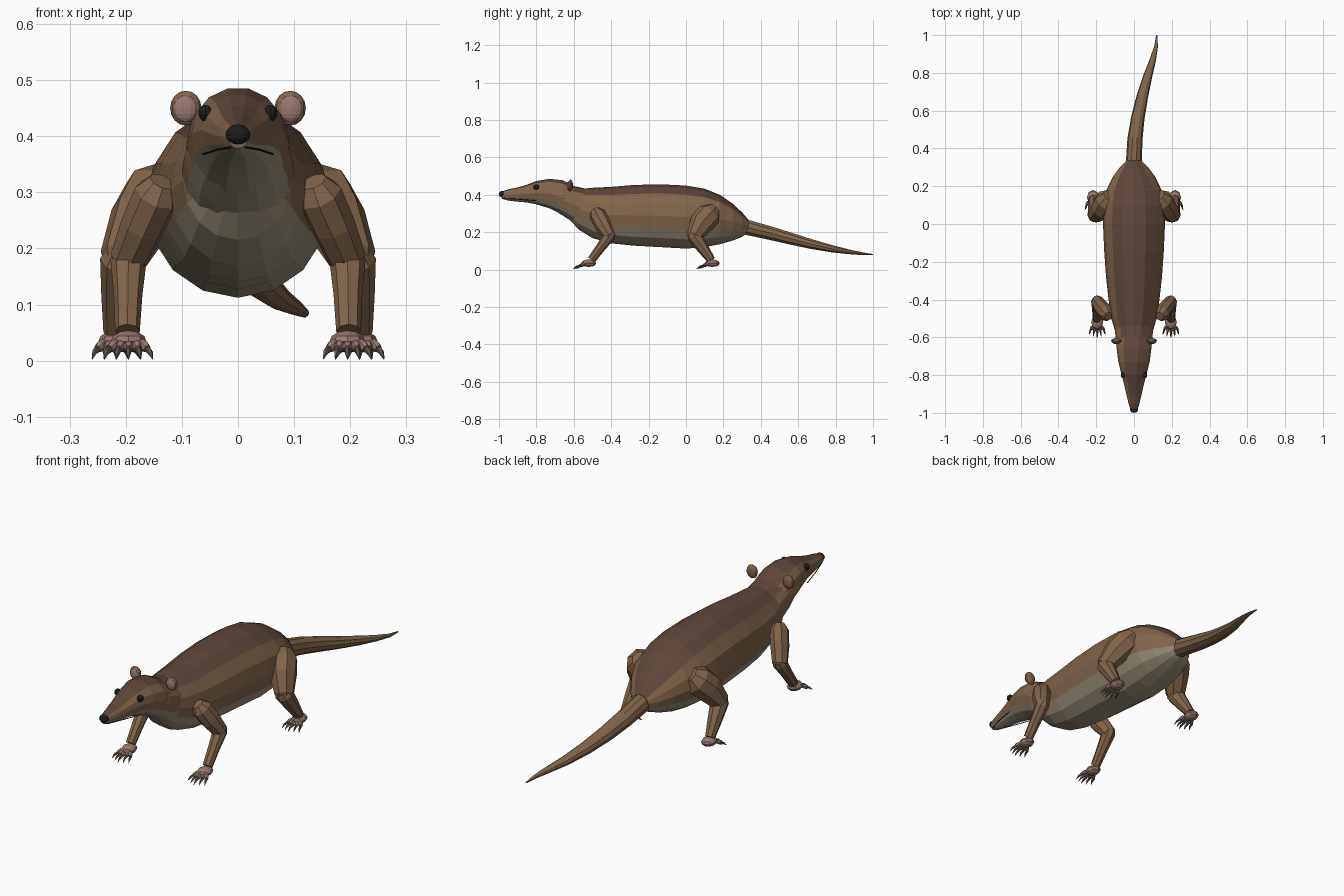
import bpy, bmesh, math
from mathutils import Vector, Matrix

if "Cube" in bpy.data.objects:
    bpy.data.objects.remove(bpy.data.objects["Cube"])

def mat(name, c):
    m = bpy.data.materials.new(name)
    m.diffuse_color = (*c, 1)
    m.use_nodes = True
    m.node_tree.nodes["Principled BSDF"].inputs["Base Color"].default_value = m.diffuse_color
    return m

DARK = mat("dark_fur", (0.115, 0.062, 0.042))
FUR = mat("side_fur", (0.225, 0.13, 0.07))
CREAM = mat("belly_fur", (0.33, 0.275, 0.19))
PINK = mat("skin", (0.32, 0.19, 0.16))
BLACK = mat("black", (0.012, 0.012, 0.012))
CLAW = mat("claw", (0.13, 0.10, 0.08))

def finish(name, bm, mats):
    bmesh.ops.recalc_face_normals(bm, faces=bm.faces)
    me = bpy.data.meshes.new(name)
    bm.to_mesh(me)
    bm.free()
    for m in mats:
        me.materials.append(m)
    ob = bpy.data.objects.new(name, me)
    bpy.context.collection.objects.link(ob)
    return ob

def loft(name, rings, sides, mats, pick=lambda a: 0, upright=False):
    """Rings are (x, y, z, half width, half height); pick gives material by angle in degrees."""
    bm = bmesh.new()
    ctr = [Vector(r[:3]) for r in rings]
    loops = []
    for i, r in enumerate(rings):
        u, w = Vector((1, 0, 0)), Vector((0, 0, 1))
        if not upright:
            t = (ctr[min(i + 1, len(ctr) - 1)] - ctr[max(i - 1, 0)]).normalized()
            u = (u - t * u.dot(t)).normalized()
            w = u.cross(t)
        loops.append([bm.verts.new(ctr[i] + u * r[3] * math.cos(k * math.tau / sides)
                                   + w * r[4] * math.sin(k * math.tau / sides)) for k in range(sides)])
    for a, b in zip(loops, loops[1:]):
        for k in range(sides):
            j = (k + 1) % sides
            bm.faces.new((a[k], a[j], b[j], b[k])).material_index = pick((k + .5) * 360 / sides)
    bm.faces.new(loops[0])
    bm.faces.new(loops[-1])
    return finish(name, bm, mats)

def ball(name, c, r, m, seg=10, rings=7):
    bm = bmesh.new()
    bmesh.ops.create_uvsphere(bm, u_segments=seg, v_segments=rings, radius=1,
                              matrix=Matrix.Translation(c) @ Matrix.Diagonal((*r, 1)))
    return finish(name, bm, [m])

def coat(a):
    return 1 if 45 < a < 135 else (2 if 202 < a < 338 else 0)

def profile(rows):
    # (y, bottom, top, half width) -> rings
    return [(0, y, (b + t) / 2, w, (t - b) / 2) for y, b, t, w in rows]

COAT = [FUR, DARK, CREAM]
# Body, neck and head
loft("body", profile([(-.62, .265, .41, .06), (-.575, .215, .43, .098), (-.5, .168, .437, .12), (-.4, .14, .442, .135),
                      (-.28, .128, .452, .148), (-.14, .12, .456, .158), (0, .112, .449, .164),
                      (.1, .12, .432, .16), (.18, .135, .40, .146), (.25, .155, .352, .112),
                      (.3, .175, .305, .075), (.335, .20, .265, .04)]), 16, COAT, coat, True)
loft("neck", profile([(-.70, .315, .45, .08), (-.63, .27, .452, .096), (-.57, .235, .44, .10),
                      (-.5, .20, .425, .10)]), 16, COAT, coat, True)
loft("head", profile([(-.985, .378, .418, .018), (-.95, .368, .43, .029), (-.9, .362, .44, .041), (-.85, .357, .455, .052),
                      (-.8, .347, .475, .065), (-.73, .325, .487, .083), (-.66, .292, .48, .092),
                      (-.61, .28, .455, .09), (-.57, .29, .43, .075)]), 14, COAT, coat, True)
# Tail sweeping to one side
loft("tail", [(0, .29, .233, .04, .042), (0, .34, .222, .042, .042), (.005, .45, .195, .04, .038),
              (.02, .56, .165, .036, .033), (.043, .67, .136, .031, .027), (.072, .78, .111, .024, .02),
              (.1, .87, .095, .017, .013), (.117, .94, .085, .01, .008), (.12, 1, .08, .003, .003)], 10, [FUR])
# Nose
ball("nose", (0, -.982, .403), (.022, .018, .018), BLACK, 12, 8)

def leg(tag, side, hip, mid, knee, ankle, r_hip, r_knee, palm):
    def ring(p, a, b=None):
        return (p[0] * side, p[1], p[2], a, b or a)
    hip, mid, knee, ankle, palm = map(Vector, (hip, mid, knee, ankle, palm))
    d = (mid - hip).normalized()
    k = (knee - mid).normalized()
    # Upper limb
    loft(tag + "_upper", [ring(hip - d * r_hip * .65, r_hip * .55), ring(hip, r_hip * .92, r_hip), ring(mid, r_hip * .88, r_hip),
                          ring(knee, r_knee), ring(knee + k * r_knee * .5, r_knee * .6)], 8, [FUR])
    # Lower limb
    s = (ankle - knee).normalized()
    loft(tag + "_lower", [ring(knee - s * .025, r_knee * .65), ring(knee, r_knee * .95),
                          ring(knee.lerp(ankle, .5), r_knee * .75), ring(ankle, .022)], 8, [FUR])
    # Foot with five toes and claws
    ball(tag + "_foot", (palm.x * side, palm.y, palm.z), (.032, .04, .02), PINK, 8, 6)
    for i in range(5):
        f = (i - 2) / 2
        start = palm + Vector((f * .022, -.022, -.003))
        joint = palm + Vector((f * .033, -.05 + abs(f) * .012, -.013))
        tip = palm + Vector((f * .043, -.083 + abs(f) * .018, -palm.z + .003))
        loft(f"{tag}_toe_{i}", [ring(start, .009), ring(start.lerp(joint, .6), .01), ring(joint, .007)], 6, [PINK])
        loft(f"{tag}_claw_{i}", [ring(joint + Vector((0, .006, 0)), .0065),
                                 ring(joint.lerp(tip, .55) + Vector((0, 0, .004)), .005),
                                 ring(tip, .001)], 5, [CLAW])

for side, tag in ((1, "left"), (-1, "right")):
    leg("front_leg_" + tag, side, (.145, -.475, .295), (.17, -.445, .24), (.195, -.41, .18),
        (.197, -.505, .052), .045, .034, (.195, -.52, .034))
    leg("hind_leg_" + tag, side, (.145, .125, .295), (.172, .085, .25), (.205, .045, .18),
        (.218, .135, .05), .066, .043, (.217, .14, .034))
    # Ear: dark cup with skin-coloured inside
    ball("ear_" + tag, (.093 * side, -.618, .45), (.028, .014, .031), FUR, 12, 8)
    ball("inner_ear_" + tag, (.094 * side, -.627, .449), (.021, .009, .024), PINK, 12, 8)
    # Eye
    ball("eye_" + tag, (.058 * side, -.80, .441), (.013, .016, .015), BLACK)
    # Mouth line
    loft("mouth_" + tag, [(.013 * side, -.978, .38, .002, .002), (.038 * side, -.9, .376, .002, .002),
                          (.05 * side, -.85, .372, .002, .002), (.062 * side, -.80, .368, .002, .002)], 5, [BLACK])
